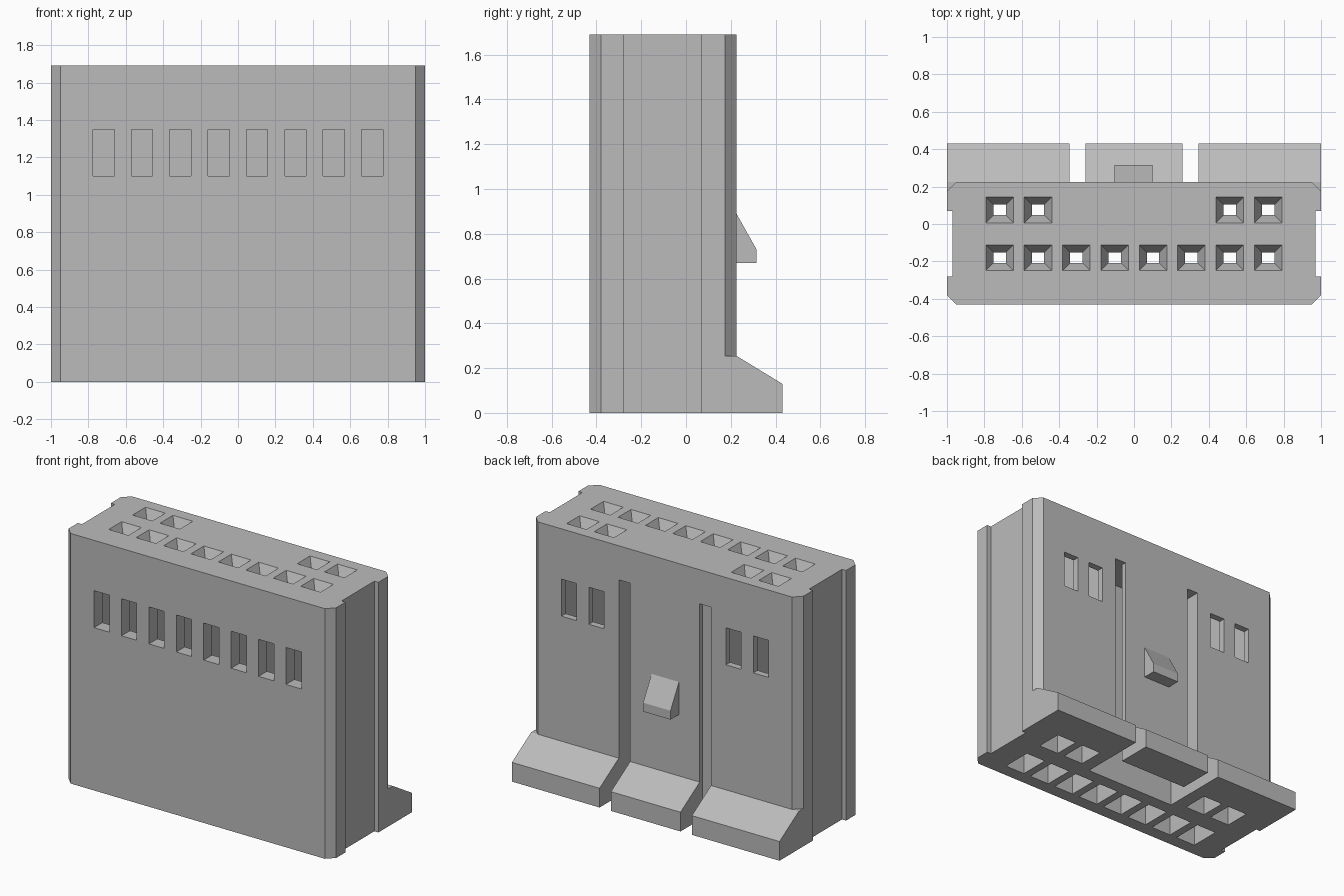
import bpy
import bmesh

old = bpy.data.objects.get("Cube")
if old:
    bpy.data.objects.remove(old, do_unlink=True)

TOP = 1.69
BACK = 0.225
FRONT = -0.43

plastic = bpy.data.materials.new("grey plastic")
plastic.use_nodes = True
grey = (0.5, 0.5, 0.5, 1)
plastic.diffuse_color = grey
plastic.node_tree.nodes["Principled BSDF"].inputs["Base Color"].default_value = grey


def loft(bm, lower, upper):
    """Closed solid between two matching outlines."""
    a = [bm.verts.new(p) for p in lower]
    b = [bm.verts.new(p) for p in upper]
    n = len(a)
    bm.faces.new(a[::-1])
    bm.faces.new(b)
    for i in range(n):
        j = (i + 1) % n
        bm.faces.new((a[i], a[j], b[j], b[i]))


def rect(x, y, w, d, z):
    w, d = w / 2, d / 2
    return [(x - w, y - d, z), (x + w, y - d, z), (x + w, y + d, z), (x - w, y + d, z)]


def box(bm, x0, x1, y0, y1, z0, z1):
    x, y = (x0 + x1) / 2, (y0 + y1) / 2
    loft(bm, rect(x, y, x1 - x0, y1 - y0, z0), rect(x, y, x1 - x0, y1 - y0, z1))


def side_profile(bm, points, x0, x1):
    loft(bm, [(x0, y, z) for y, z in points], [(x1, y, z) for y, z in points])


def finish(bm, name):
    bmesh.ops.recalc_face_normals(bm, faces=bm.faces)
    mesh = bpy.data.meshes.new(name)
    bm.to_mesh(mesh)
    bm.free()
    mesh.materials.append(plastic)
    obj = bpy.data.objects.new(name, mesh)
    bpy.context.collection.objects.link(obj)
    return obj


def combine(target, tool, operation):
    mod = target.modifiers.new(tool.name, "BOOLEAN")
    mod.operation = operation
    mod.solver = "EXACT"
    mod.object = tool
    tool.hide_render = True
    bpy.context.view_layer.objects.active = target
    bpy.ops.object.modifier_apply(modifier=mod.name)
    bpy.data.objects.remove(tool, do_unlink=True)


# Housing: chamfered block with a shallow groove down each side
half = [(0.95, FRONT), (1, -0.38), (1, -0.28), (0.97, -0.28),
        (0.97, 0.07), (1, 0.07), (1, 0.175), (0.95, BACK)]
outline = half + [(-x, y) for x, y in reversed(half)]
bm = bmesh.new()
loft(bm, [(x, y, 0) for x, y in outline], [(x, y, TOP) for x, y in outline])
housing = finish(bm, "connector_housing")

# Flared foot along the back
bm = bmesh.new()
side_profile(bm, [(0.12, 0), (0.43, 0), (0.43, 0.13), (BACK, 0.255), (0.12, 0.255)], -1, 1)
combine(housing, finish(bm, "foot"), "UNION")

# Latch wedge on the flexible tongue
bm = bmesh.new()
side_profile(bm, [(0.21, 0.67), (0.315, 0.67), (0.315, 0.73), (BACK, 0.89), (0.21, 0.89)], -0.105, 0.1)
combine(housing, finish(bm, "latch_wedge"), "UNION")

# Contact positions: full row at the front, outer pairs at the back
columns = [-0.718 + 0.205 * i for i in range(8)]
front_row = [(x, -0.18, -0.34, -0.13) for x in columns]
back_row = [(x, 0.075, 0.0, 0.18) for x in columns if abs(x) > 0.4]
contacts = front_row + back_row

# Contact chambers and the hollow behind the tongue
bm = bmesh.new()
for x, y, y0, y1 in contacts:
    box(bm, x - 0.075, x + 0.075, y0, y1, -0.1, 1.5)
box(bm, -0.345, 0.345, -0.04, 0.19, -0.1, 1.46)
combine(housing, finish(bm, "chambers"), "DIFFERENCE")

# Windows into the chambers and the slots beside the tongue
bm = bmesh.new()
for x, y, y0, y1 in front_row:
    box(bm, x - 0.057, x + 0.057, FRONT - 0.1, y0 + 0.05, 1.1, 1.35)
for x, y, y0, y1 in back_row:
    box(bm, x - 0.057, x + 0.057, y1 - 0.05, BACK + 0.1, 1.1, 1.35)
for s in (-1, 1):
    box(bm, min(s * 0.26, s * 0.345), max(s * 0.26, s * 0.345), 0.1, 0.5, -0.1, 1.46)
combine(housing, finish(bm, "windows"), "DIFFERENCE")

# Narrow pin channels
bm = bmesh.new()
for x, y, y0, y1 in contacts:
    box(bm, x - 0.033, x + 0.033, y - 0.028, y + 0.028, 1.45, TOP + 0.1)
combine(housing, finish(bm, "channels"), "DIFFERENCE")

# Tapered pin entries on top
bm = bmesh.new()
for x, y, y0, y1 in contacts:
    loft(bm, rect(x, y, 0.066, 0.056, TOP - 0.08), rect(x, y, 0.158, 0.148, TOP + 0.01))
combine(housing, finish(bm, "pin_entries"), "DIFFERENCE")
